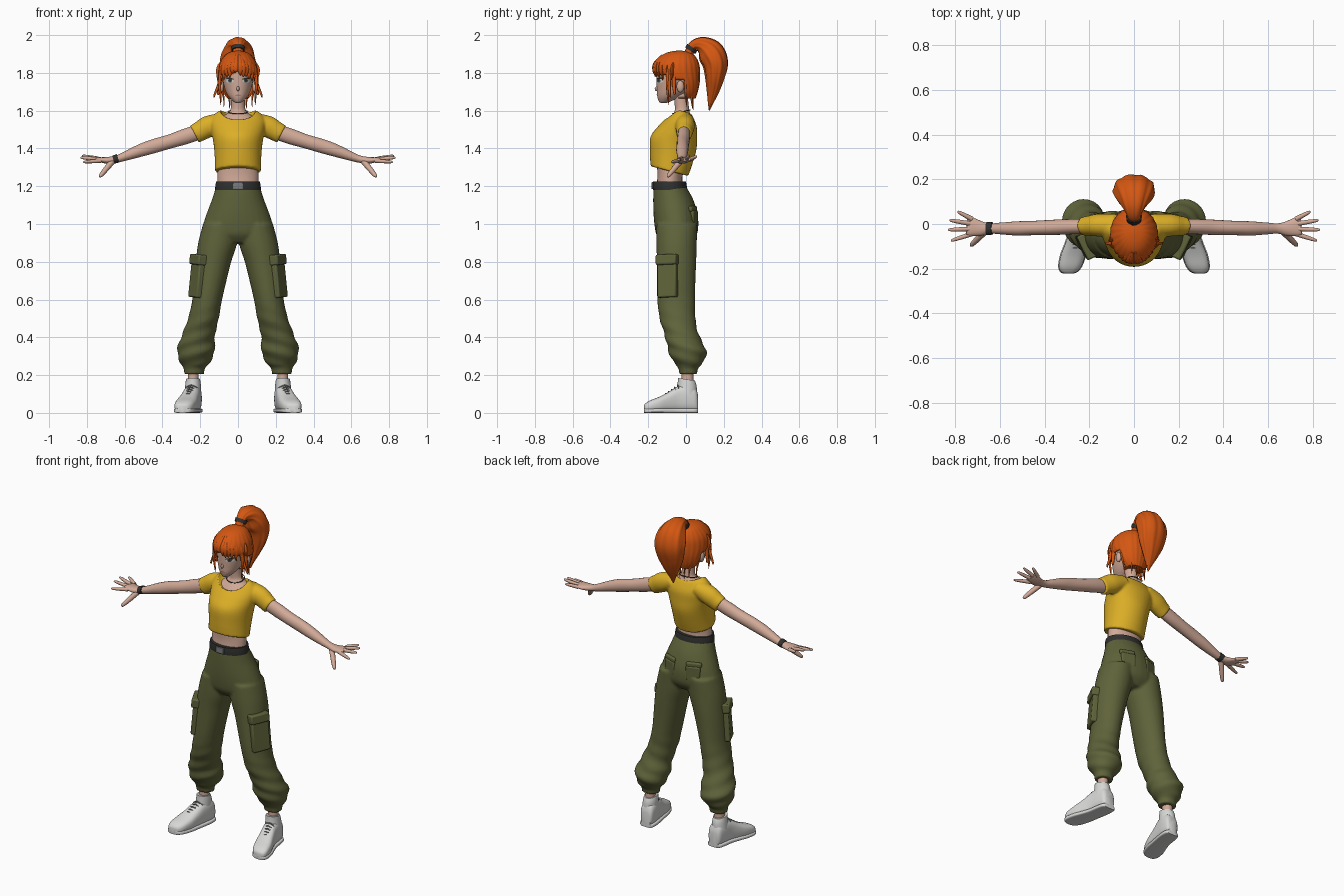
import bpy, bmesh, math, random
from mathutils import Vector, Matrix
from mathutils.bvhtree import BVHTree

if "Cube" in bpy.data.objects:
    bpy.data.objects.remove(bpy.data.objects["Cube"])

random.seed(4)
X, Y, Z = Vector((1, 0, 0)), Vector((0, 1, 0)), Vector((0, 0, 1))


def material(name, r, g, b):
    m = bpy.data.materials.new(name)
    m.diffuse_color = (r, g, b, 1)
    m.use_nodes = True
    m.node_tree.nodes["Principled BSDF"].inputs["Base Color"].default_value = m.diffuse_color
    return m


ORANGE = material("orange_hair", .66, .095, .006)
YELLOW = material("yellow_cloth", .72, .43, .02)
OLIVE = material("olive_cloth", .115, .125, .042)
SKIN = material("skin", .64, .40, .31)
DARK = material("dark_leather", .03, .03, .028)
WHITE = material("white_canvas", .68, .68, .67)
GREY = material("grey_lace", .2, .2, .2)
EYE = material("eye_teal", .05, .11, .11)
LIP = material("lip", .45, .2, .16)


def smooth_rings(rings, sub):
    """Catmull-Rom interpolation of every ring value."""
    out, last = [], len(rings) - 1
    for i in range(last):
        p = [rings[min(max(i + k, 0), last)] for k in (-1, 0, 1, 2)]
        for s in range(sub):
            t = s / sub
            out.append([.5 * (2 * b + (c - a) * t + (2 * a - 5 * b + 4 * c - d) * t * t
                              + (3 * b - a - 3 * c + d) * t ** 3) for a, b, c, d in zip(*p)])
    return out + [list(rings[-1])]


def loft(bm, rings, axes=None, ref=Y, sx=1, n=28, sub=4, power=1, tilt=0, wave=None):
    """Skin rings (x, y, z, ru, rv); rings lie in fixed axes or across the path."""
    rings = smooth_rings(rings, sub)
    cs = [Vector(r[:3]) for r in rings]
    prev = None
    for i, r in enumerate(rings):
        if axes:
            u, v = axes
        else:
            t = (cs[min(i + 1, len(cs) - 1)] - cs[max(i - 1, 0)]).normalized()
            u = t.cross(ref).normalized()
            v = u.cross(t)
        ring = []
        for k in range(n):
            a = 2 * math.pi * k / n
            c, s = math.cos(a), math.sin(a)
            f = 1 + (wave(a, cs[i].z) if wave else 0)
            du = math.copysign(abs(c) ** power, c) * max(r[3], .0005) * f
            dv = math.copysign(abs(s) ** power, s) * max(r[4], .0005) * f
            p = cs[i] + u * du + v * dv
            p.z += tilt * dv
            p.x *= sx
            ring.append(bm.verts.new(p))
        if prev:
            for k in range(n):
                bm.faces.new((prev[k], prev[(k + 1) % n], ring[(k + 1) % n], ring[k]))
        else:
            bm.faces.new(ring[::-1])
        prev = ring
    bm.faces.new(prev)


def upright(rows, x=0):
    return [(x, cy, z, rx, ry) for z, cy, rx, ry in rows]


def finish(name, bm, mat, angle=50):
    bmesh.ops.recalc_face_normals(bm, faces=bm.faces)
    me = bpy.data.meshes.new(name)
    bm.to_mesh(me)
    bm.free()
    me.materials.append(mat)
    ob = bpy.data.objects.new(name, me)
    bpy.context.collection.objects.link(ob)
    bpy.ops.object.select_all(action='DESELECT')
    ob.select_set(True)
    bpy.context.view_layer.objects.active = ob
    bpy.ops.object.shade_smooth_by_angle(angle=math.radians(angle))
    return ob


def fuse(ob, voxel, steps):
    m = ob.modifiers.new("fuse", 'REMESH')
    m.mode, m.voxel_size, m.use_smooth_shade = 'VOXEL', voxel, True
    ob.modifiers.new("soften", 'SMOOTH').iterations = steps


def ellipsoid(bm, c, r, seg=24):
    bmesh.ops.create_uvsphere(bm, u_segments=seg, v_segments=seg // 2, radius=1,
                              matrix=Matrix.Translation(c) @ Matrix.Diagonal((*r, 1)))


def boxes(name, items, mat, bevel):
    """Mirrored rounded boxes: centre, size, turn about z, lean about y."""
    bm = bmesh.new()
    for c, size, turn, lean in items:
        for s in (1, -1):
            m = (Matrix.Translation((c[0] * s, c[1], c[2])) @ Matrix.Rotation(lean * s, 4, 'Y')
                 @ Matrix.Rotation(turn * s, 4, 'Z') @ Matrix.Diagonal((*size, 1)))
            bmesh.ops.create_cube(bm, size=1, matrix=m)
    ob = finish(name, bm, mat)
    b = ob.modifiers.new("round", 'BEVEL')
    b.width, b.segments = bevel, 2


# Trousers: hips and two baggy legs fused together
bm = bmesh.new()
loft(bm, upright([(.90, -.05, .13, .075), (.94, -.05, .18, .105), (.98, -.05, .188, .115),
                  (1.05, -.055, .168, .117), (1.13, -.068, .138, .106), (1.20, -.086, .116, .086)]), (X, Y))
legs = [(.232, .012, .205, .054, .048), (.232, .012, .235, .056, .052), (.228, .014, .262, .075, .075),
        (.225, .012, .29, .09, .09), (.223, .008, .325, .1, .1), (.22, -.003, .36, .096, .098),
        (.207, -.025, .42, .087, .09), (.183, -.045, .5, .081, .095), (.163, -.052, .6, .079, .1),
        (.147, -.052, .7, .086, .102), (.13, -.05, .8, .094, .104), (.108, -.05, .9, .103, .107),
        (.095, -.048, 1.0, .09, .108)]
folds = lambda a, z: .05 * max(0, min(1, (.6 - z) * 4)) * math.sin(2 * a + z * 75) * (z > .25)
for s in (1, -1):
    loft(bm, legs, (X, Y), sx=s, wave=folds, n=36, sub=5)
fuse(finish("trousers", bm, OLIVE), .009, 3)

# Cargo pockets with flaps, and back pockets
boxes("cargo_pockets", [((.208, -.092, .70), (.06, .108, .18), -.45, -.1),
                        ((.2, -.094, .81), (.075, .118, .055), -.45, -.1),
                        ((.078, .042, 1.03), (.085, .022, .085), -.3, 0),
                        ((.08, .036, 1.08), (.09, .022, .03), -.34, 0)], OLIVE, .008)

# Belt, buckle and loops
bm = bmesh.new()
loft(bm, upright([(1.18, -.085, .121, .09), (1.2, -.086, .12, .09), (1.225, -.087, .116, .087)]), (X, Y), n=40)
finish("belt", bm, DARK)
boxes("buckle", [((.012, -.178, 1.203), (.03, .008, .038), 0, 0)], GREY, .003)

# Body: waist, chest and neck
bm = bmesh.new()
loft(bm, upright([(1.17, -.086, .108, .075), (1.25, -.085, .109, .066), (1.33, -.075, .105, .08),
                  (1.45, -.06, .11, .1), (1.52, -.036, .115, .083), (1.56, -.027, .092, .062),
                  (1.59, -.022, .05, .042), (1.62, -.022, .037, .037), (1.70, -.03, .036, .037)]), (X, Y))
finish("body", bm, SKIN)

# Cropped shirt: torso and sleeves fused, then a scooped neck hole
bm = bmesh.new()
loft(bm, upright([(1.28, -.088, .122, .1), (1.35, -.078, .123, .113), (1.43, -.066, .13, .122),
                  (1.49, -.045, .142, .103), (1.54, -.025, .148, .081), (1.58, -.02, .125, .058),
                  (1.598, -.018, .10, .042)]), (X, Y), tilt=-.26, n=36)
for s in (1, -1):
    loft(bm, [(.08, -.005, 1.545, .045, .05), (.155, -.005, 1.517, .057, .051),
              (.2, -.008, 1.492, .053, .045), (.231, -.01, 1.475, .05, .041)], sx=s)
shirt = finish("shirt", bm, YELLOW)
fuse(shirt, .007, 3)
bm = bmesh.new()
ellipsoid(bm, (0, -.06, 1.617), (.097, .098, .078), 40)
cutter = finish("neck_cutter", bm, YELLOW)
cutter.hide_render = True
cutter.hide_set(True)
cut = shirt.modifiers.new("neckline", 'BOOLEAN')
cut.operation, cut.object, cut.solver = 'DIFFERENCE', cutter, 'EXACT'

# Arms with hands and spread fingers
bm = bmesh.new()
arm = [(.19, -.01, 1.493, .04, .032), (.28, -.012, 1.463, .041, .034), (.36, -.015, 1.437, .037, .034),
       (.45, -.018, 1.411, .037, .032), (.52, -.02, 1.388, .033, .032), (.6, -.02, 1.358, .024, .026),
       (.645, -.02, 1.343, .019, .023), (.69, -.02, 1.337, .018, .034), (.73, -.012, 1.34, .013, .041),
       (.75, -.01, 1.342, .008, .036)]
fingers = [((.725, -.044, 1.335), (.82, -.075, 1.328)), ((.735, -.022, 1.342), (.834, -.026, 1.352)),
           ((.735, .002, 1.344), (.826, .017, 1.362)), ((.725, .022, 1.342), (.79, .056, 1.358)),
           ((.665, -.03, 1.332), (.732, -.098, 1.25))]
for s in (1, -1):
    loft(bm, arm, sx=s, n=20)
    for i, (a, b) in enumerate(fingers):
        r = .016 if i == 4 else .011
        a, b = Vector(a), Vector(b)
        loft(bm, [(*a.lerp(b, t), r * f, r * f) for t, f in ((0, 1), (.5, .9), (.9, .65), (1, .25))],
             sx=s, n=10, sub=3)
finish("arms", bm, SKIN)

# Bracelet and necklace
bm = bmesh.new()
loft(bm, [(-.66, -.02, 1.341, .022, .029), (-.635, -.02, 1.348, .023, .028)], sub=1)
finish("bracelet", bm, DARK)
bm = bmesh.new()
ring = [2 * math.pi * k / 32 for k in range(33)]
loft(bm, [(.052 * math.cos(a), -.024 + .047 * math.sin(a), 1.594 + .01 * math.sin(a), .0025, .0025)
          for a in ring], ref=Z, n=6, sub=1)
finish("necklace", bm, DARK)

# Head with ears and nose
bm = bmesh.new()
loft(bm, upright([(1.64, -.12, .010, .012), (1.648, -.113, .024, .03), (1.675, -.09, .05, .062),
                  (1.71, -.068, .068, .086), (1.76, -.056, .08, .1), (1.82, -.05, .085, .105),
                  (1.87, -.047, .066, .085), (1.9, -.045, .03, .04)]), (X, Y), n=36)
bm.normal_update()
tree = BVHTree.FromBMesh(bm)
for s in (1, -1):
    ellipsoid(bm, (.088 * s, -.03, 1.728), (.013, .02, .032), 14)
ellipsoid(bm, (0, -.153, 1.716), (.008, .013, .013), 12)
finish("head", bm, SKIN)


def decals(name, mat, x, z, rx, rz, lift, slope=0, sides=(1, -1)):
    """Thin discs hugging the face."""
    bm = bmesh.new()
    for s in sides:
        rows = []
        for f in (.02, .5, 1):
            rows.append([])
            for k in range(20):
                dx, dz = rx * f * math.cos(k * math.pi / 10), rz * f * math.sin(k * math.pi / 10)
                p = Vector((s * (x + dx), -1, z + dz + slope * dx))
                hit = tree.ray_cast(p, Y)[0] or Vector((p.x, -.1, p.z))
                rows[-1].append(bm.verts.new(hit - Y * lift))
        bm.faces.new(rows[0])
        for a, b in zip(rows, rows[1:]):
            for k in range(20):
                bm.faces.new((a[k], a[k - 1], b[k - 1], b[k]))
    ob = finish(name, bm, mat)
    for p in ob.data.polygons:
        if p.normal.y > 0:
            p.flip()


# Face details
decals("eye_whites", WHITE, .043, 1.758, .02, .011, .002)
decals("irises", EYE, .042, 1.759, .0105, .011, .0035)
decals("pupils", DARK, .042, 1.759, .005, .006, .005)
decals("lashes", DARK, .045, 1.77, .023, .0045, .0055, .15)
decals("brows", ORANGE, .043, 1.795, .022, .0035, .003, .15)
decals("lips", LIP, 0, 1.681, .016, .004, .002, 0, (1,))

# Hair cap, open over the face and ears
bm = bmesh.new()
strands = lambda a, z: .012 * math.sin(22 * a)
loft(bm, upright([(1.665, .0, .055, .05), (1.70, -.01, .083, .072), (1.75, -.025, .1, .097),
                  (1.80, -.047, .107, .121), (1.85, -.05, .099, .118), (1.89, -.043, .073, .09),
                  (1.91, -.037, .045, .055), (1.918, -.035, .01, .012)]), (X, Y), n=88, wave=strands)
face = [f for f in bm.faces for c in [f.calc_center_median()]
        if (c.z < 1.81 - .25 * abs(c.x) and c.y < -.085) or (c.z < 1.757 and c.y < -.005)]
bmesh.ops.delete(bm, geom=face, context='FACES')
cap = finish("hair_cap", bm, ORANGE)
th = cap.modifiers.new("thickness", 'SOLIDIFY')
th.thickness, th.offset = .008, -1

# Fringe, side locks and loose wisps
bm = bmesh.new()
for s in (1, -1):
    for i in range(7):
        t = i / 6
        x, y = .012 + .088 * t, -.163 + .095 * t ** 2
        z = 1.80 - .035 * t + random.uniform(-.02, .01)
        loft(bm, [(.004 + .03 * t, -.125 + .05 * t, 1.893, .008, .006), (x * .8, y, 1.85, .016, .01),
                  (x, y - .006, 1.815, .016, .009), (x * 1.06, y - .002, z, .002, .002)], sx=s, n=8)
    for x, y, z, r in ((.125, -.085, 1.67, .009), (.092, -.095, 1.63, .008), (.105, -.06, 1.69, .011),
                       (.075, .0, 1.62, .007), (.045, .03, 1.61, .009), (.015, .035, 1.6, .007)):
        top = min(x + .01, .092)
        loft(bm, [(top, y, 1.82, r, r), (top + .006, y - .004, 1.75, r, r), (x, y, 1.69 - (1.69 - z) * .4, r * .6, r * .6),
                  (x, y + .005, z, .001, .001)], sx=s, n=8)
finish("hair_locks", bm, ORANGE)

# High ponytail and its tie
bm = bmesh.new()
tail = [(.015, 1.905, .024, .026), (.04, 1.945, .026, .032), (.085, 1.946, .046, .056), (.128, 1.91, .07, .083),
        (.155, 1.85, .068, .093), (.152, 1.77, .05, .08), (.142, 1.7, .032, .05), (.13, 1.64, .014, .02),
        (.123, 1.6, .002, .003)]
loft(bm, [(0, *r) for r in tail], ref=X, n=64, sub=5,
     wave=lambda a, z: .03 * math.sin(9 * a + 8 * z) + .012 * math.sin(16 * a))
finish("ponytail", bm, ORANGE)
bm = bmesh.new()
loft(bm, [(0, .022, 1.918, .032, .034), (0, .034, 1.936, .032, .036)], ref=X, sub=1)
finish("hair_tie", bm, DARK)

# Ankles
bm = bmesh.new()
for s in (1, -1):
    loft(bm, [(.238, .008, .1, .03, .034), (.236, .008, .24, .028, .03)], (X, Y), sx=s)
finish("ankles", bm, SKIN)

# Shoes: flat-bottomed body, collar and sole
bm = bmesh.new()
shoe = [(.232, .064, .03, .09), (.234, .05, .041, .128), (.238, .01, .046, .146), (.246, -.04, .046, .138),
        (.259, -.09, .05, .108), (.273, -.14, .055, .082), (.286, -.19, .05, .062), (.292, -.215, .035, .046),
        (.294, -.222, .018, .035)]
for s in (1, -1):
    loft(bm, [(x, y, .004 + h / 2, w, h / 2) for x, y, w, h in shoe], (X, Z), sx=s, power=.72)
    loft(bm, [(x, y, .012, w + .004, .012) for x, y, w, h in shoe], (X, Z), sx=s, power=.45)
    loft(bm, [(.24, .005, .1, .044, .054), (.238, .006, .15, .041, .05), (.238, .002, .178, .037, .045)],
         (X, Y), sx=s, tilt=-.15)
finish("shoes", bm, WHITE)

# Laces
bm = bmesh.new()
for s in (1, -1):
    for i in range(5):
        t = i / 4
        x, y, z = .247 + .017 * t, -.045 - .062 * t, .146 - .044 * t
        loft(bm, [(x - .032, y + .006, z - .016, .004, .004), (x, y, z, .004, .004),
                  (x + .032, y + .006, z - .016, .004, .004)], sx=s, n=6)
finish("laces", bm, GREY)
